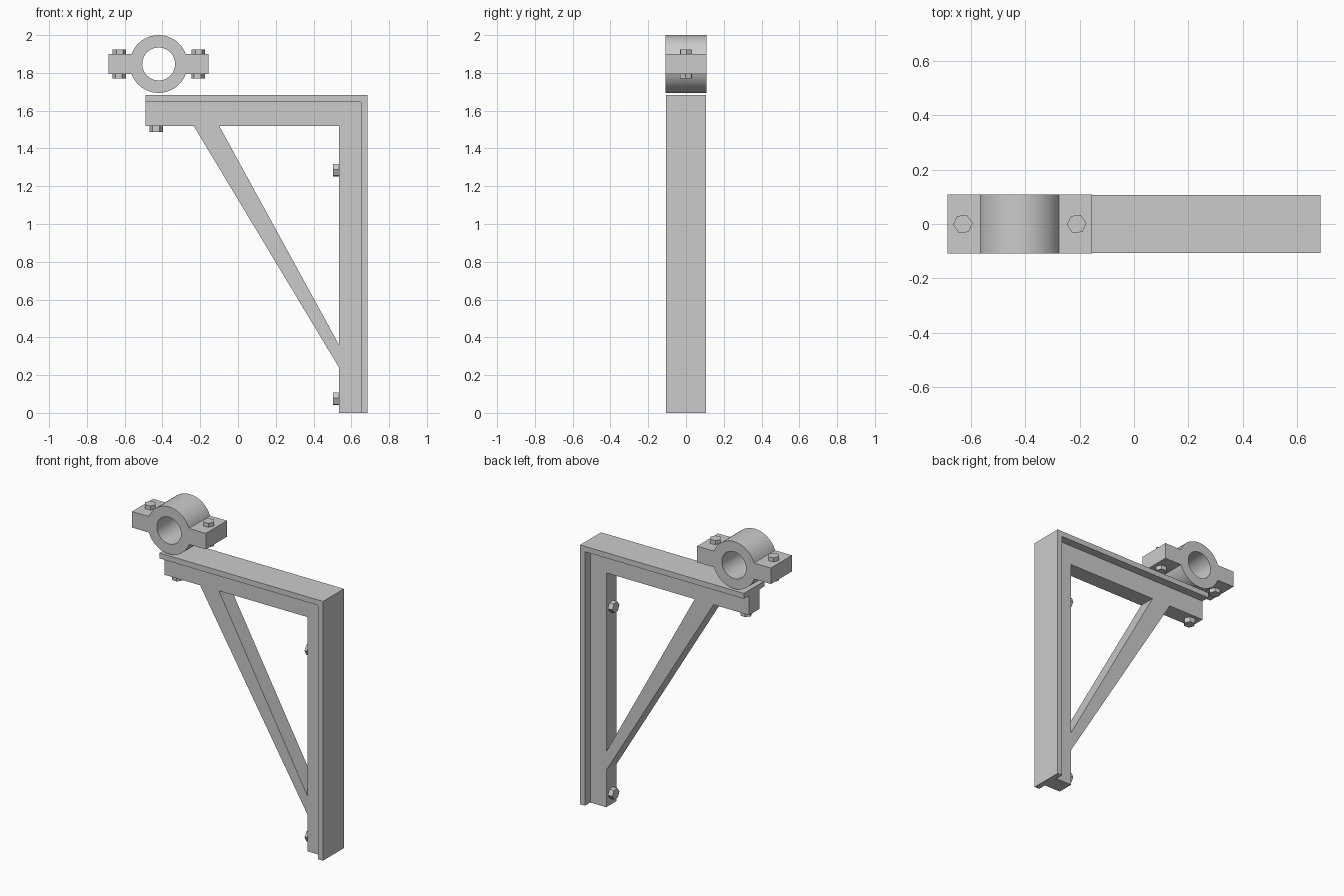
import bpy, bmesh
from math import cos, sin, pi, asin, radians
from mathutils import Matrix, Vector

cube = bpy.data.objects.get("Cube")
if cube:
    bpy.data.objects.remove(cube, do_unlink=True)

steel = bpy.data.materials.new("grey_steel")
steel.use_nodes = True
GREY = (0.6, 0.6, 0.6, 1)
steel.diffuse_color = GREY
steel.node_tree.nodes["Principled BSDF"].inputs["Base Color"].default_value = GREY


def finish(name, mesh):
    """Link a mesh as a named steel part with sharp edges kept."""
    mesh.materials.clear()
    mesh.materials.append(steel)
    obj = bpy.data.objects.new(name, mesh)
    bpy.context.collection.objects.link(obj)
    bpy.ops.object.select_all(action='DESELECT')
    obj.select_set(True)
    bpy.context.view_layer.objects.active = obj
    bpy.ops.object.shade_smooth_by_angle(angle=radians(30))
    return obj


def plate(name, loops, half_depth):
    """Extrude closed x-z outlines (the later ones are holes) along y."""
    curve = bpy.data.curves.new(name + "_outline", 'CURVE')
    curve.dimensions = '2D'
    curve.fill_mode = 'BOTH'
    curve.extrude = half_depth
    for loop in loops:
        spline = curve.splines.new('POLY')
        spline.points.add(len(loop) - 1)
        for point, (x, z) in zip(spline.points, loop):
            point.co = (x, z, 0, 1)
        spline.use_cyclic_u = True
    helper = bpy.data.objects.new(name + "_helper", curve)
    bpy.context.collection.objects.link(helper)
    graph = bpy.context.evaluated_depsgraph_get()
    mesh = bpy.data.meshes.new_from_object(helper.evaluated_get(graph))
    bpy.data.objects.remove(helper, do_unlink=True)
    bm = bmesh.new()
    bm.from_mesh(mesh)
    bmesh.ops.remove_doubles(bm, verts=bm.verts, dist=0.0001)
    bmesh.ops.rotate(bm, verts=bm.verts, matrix=Matrix.Rotation(pi / 2, 3, 'X'))
    bmesh.ops.recalc_face_normals(bm, faces=bm.faces)
    bm.to_mesh(mesh)
    bm.free()
    return finish(name, mesh)


def bolt_head(name, center, axis):
    """Six-sided bolt head, axis along the given direction."""
    mesh = bpy.data.meshes.new(name)
    bm = bmesh.new()
    bmesh.ops.create_cone(bm, cap_ends=True, segments=6, radius1=0.036,
                          radius2=0.036, depth=0.05)
    turn = Vector(axis).to_track_quat('Z', 'Y').to_matrix().to_4x4()
    bm.transform(Matrix.Translation(center) @ turn @ Matrix.Rotation(radians(35), 4, 'Z'))
    bm.to_mesh(mesh)
    bm.free()
    return finish(name, mesh)


def arc(cx, cz, r, start, end, steps):
    return [(cx + r * cos(start + (end - start) * i / steps),
             cz + r * sin(start + (end - start) * i / steps))
            for i in range(steps + 1)]


# Wide outer flange of the bracket
LEFT, RIGHT, TOP = -0.49, 0.685, 1.682
SKIN = 0.035
plate("outer_flange", [[
    (LEFT, TOP), (RIGHT, TOP), (RIGHT, 0), (RIGHT - SKIN, 0),
    (RIGHT - SKIN, TOP - SKIN), (LEFT, TOP - SKIN)]], 0.107)

# Narrow inner web with its diagonal brace
IN_X, IN_Z = 0.535, 1.52
plate("web_and_brace", [
    [(LEFT, TOP - SKIN), (LEFT, IN_Z), (-0.235, IN_Z), (IN_X, 0.24),
     (IN_X, 0), (RIGHT - SKIN, 0), (RIGHT - SKIN, TOP - SKIN)],
    [(-0.10, IN_Z), (IN_X, IN_Z), (IN_X, 0.36)]], 0.053)

# Pipe clamp: ring with two lugs and a round bore
CX, CZ, R = -0.42, 1.847, 0.153
LUG_X, LUG_Z = 0.265, 0.052
a = asin(LUG_Z / R)
outline = arc(CX, CZ, R, a, pi - a, 20)
outline += [(CX - LUG_X, CZ + LUG_Z), (CX - LUG_X, CZ - LUG_Z)]
outline += arc(CX, CZ, R, pi + a, 2 * pi - a, 20)
outline += [(CX + LUG_X, CZ - LUG_Z), (CX + LUG_X, CZ + LUG_Z)]
bore = arc(CX, CZ, 0.087, 0, 2 * pi, 48)[:-1]
plate("pipe_clamp", [outline, bore], 0.108)

# Clamp bolts, above and below each lug
for side, sx in (("right", -1), ("left", 1)):
    for level, sz in (("upper", 1), ("lower", -1)):
        bolt_head(f"{level}_{side}_clamp_bolt",
                  (CX + sx * 0.209, 0, CZ + sz * (LUG_Z + 0.001)), (0, 0, sz))

# Bracket bolts, under the arm and inside the post
bolt_head("arm_bolt", (-0.432, 0, IN_Z - 0.007), (0, 0, -1))
for name, z in (("upper_post_bolt", 1.285), ("lower_post_bolt", 0.075)):
    bolt_head(name, (IN_X - 0.007, 0, z), (-1, 0, 0))
